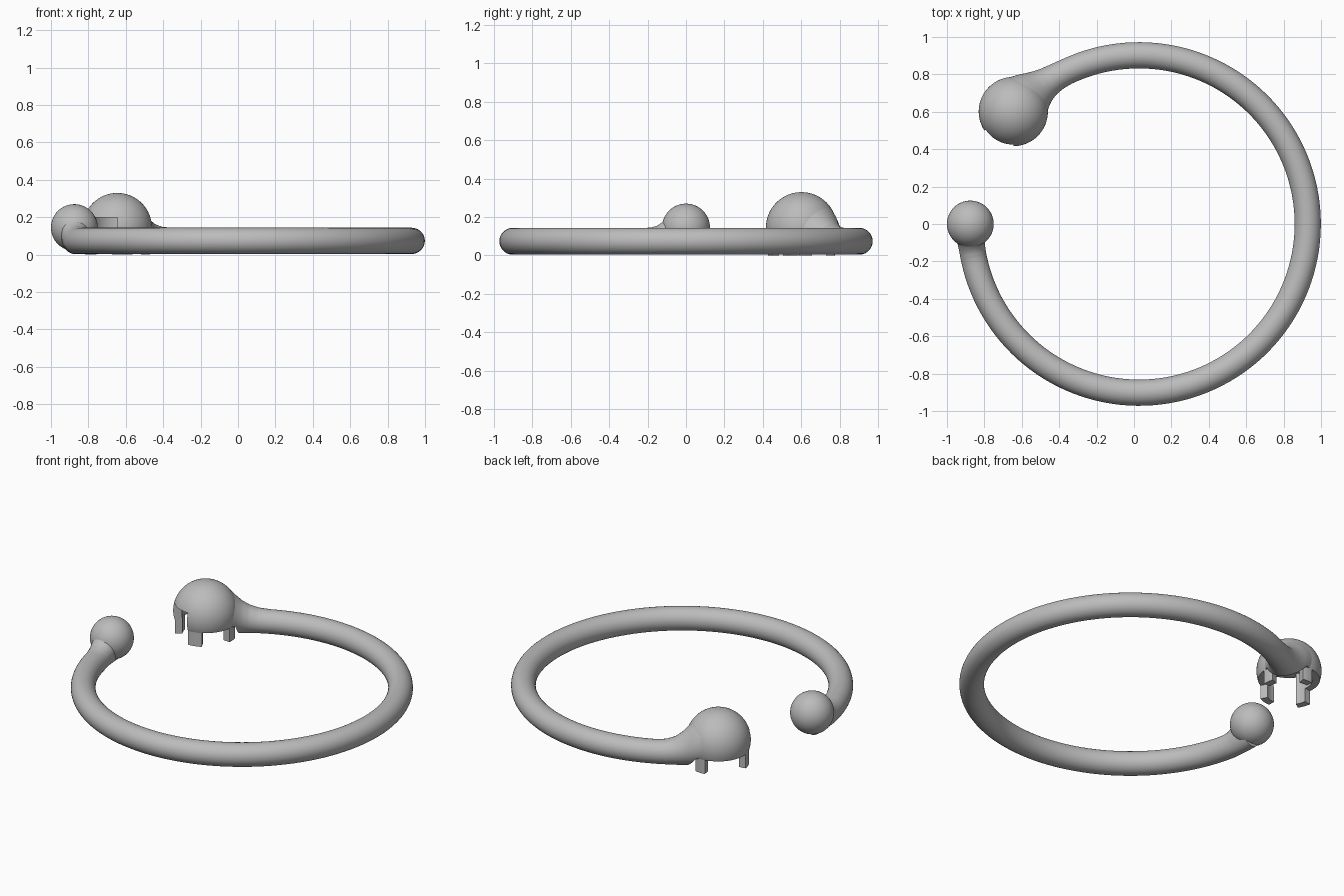
import bpy, bmesh, math
from mathutils import Vector

if "Cube" in bpy.data.objects:
    bpy.data.objects.remove(bpy.data.objects["Cube"])

CX, R, T = 0.027, 0.902, 0.07            # ring centre x, major and minor radius
BOTTOM = 0.004
BALL_A = math.radians(138.2)             # ring angle of the large ball
BALL = Vector((CX + R * math.cos(BALL_A), R * math.sin(BALL_A), 0.145))

grey = bpy.data.materials.new("grey")
grey.diffuse_color = (0.5, 0.5, 0.5, 1)
grey.use_nodes = True
grey.node_tree.nodes["Principled BSDF"].inputs["Base Color"].default_value = grey.diffuse_color


def add(name, bm):
    bmesh.ops.recalc_face_normals(bm, faces=bm.faces)
    me = bpy.data.meshes.new(name)
    bm.to_mesh(me)
    bm.free()
    ob = bpy.data.objects.new(name, me)
    me.materials.append(grey)
    bpy.context.collection.objects.link(ob)
    return ob


def ball(name, pos, radius):
    bm = bmesh.new()
    bmesh.ops.create_uvsphere(bm, u_segments=64, v_segments=32, radius=radius)
    bmesh.ops.translate(bm, verts=bm.verts, vec=pos)
    return add(name, bm)


def sector(name, r0, r1, a0, a1, z0, z1, n=10):
    """Block bounded by two arcs around the large ball's axis."""
    bm = bmesh.new()
    angles = [math.radians(a0 + (a1 - a0) * i / n) for i in range(n + 1)]
    pts = [(r1, a) for a in angles] + [(r0, a) for a in reversed(angles)]
    vs = [bm.verts.new((BALL.x + r * math.cos(a), BALL.y + r * math.sin(a), z0)) for r, a in pts]
    face = bm.faces.new(vs)
    ext = bmesh.ops.extrude_face_region(bm, geom=[face])
    top = [v for v in ext["geom"] if isinstance(v, bmesh.types.BMVert)]
    bmesh.ops.translate(bm, verts=top, vec=(0, 0, z1 - z0))
    return add(name, bm)


def disc_cutter(name, radius, z0, z1):
    bm = bmesh.new()
    bmesh.ops.create_cone(bm, cap_ends=True, segments=64, radius1=radius, radius2=radius, depth=z1 - z0)
    bmesh.ops.translate(bm, verts=bm.verts, vec=(BALL.x, BALL.y, (z0 + z1) / 2))
    return add(name, bm)


def lookup(table, s):
    """Smoothly interpolate (distance, half width, top height) rows."""
    if s <= table[0][0]:
        return table[0][1:]
    for (s0, w0, t0), (s1, w1, t1) in zip(table, table[1:]):
        if s <= s1:
            f = (s - s0) / (s1 - s0)
            return w0 + (w1 - w0) * f, t0 + (t1 - t0) * f
    return table[-1][1:]


# Open ring that flares into a ball at each end; its underside stays level
big_end = [(0.11, 0.142, 0.288), (0.15, 0.122, 0.25), (0.18, 0.105, 0.218), (0.21, 0.092, 0.191),
           (0.25, 0.08, 0.166), (0.3, 0.073, 0.15), (0.36, T, 0.144)]
small_end = [(0.0, T, 0.2), (0.1, 0.074, 0.2), (0.125, 0.071, 0.172), (0.15, T, 0.155), (0.19, T, 0.144)]
s_vals = [0.11 + 0.0125 * i for i in range(21)]
mid = [BALL_A - 0.36 / R - i * (BALL_A - 0.36 / R + math.pi - 0.19 / R) / 110 for i in range(1, 110)]
angles = [BALL_A - s / R for s in s_vals] + mid + [-math.pi + 0.0125 * i / R for i in range(15, -1, -1)]
bm = bmesh.new()
rings = []
for a in angles:
    sb, ss = (BALL_A - a) * R, (a + math.pi) * R
    w, top = lookup(big_end, sb) if sb < 1 else lookup(small_end, ss)
    h = (top - BOTTOM) / 2
    loop = []
    for k in range(40):
        u = 2 * math.pi * k / 40
        r = R + w * math.cos(u)
        loop.append(bm.verts.new((CX + r * math.cos(a), r * math.sin(a), BOTTOM + h + h * math.sin(u))))
    rings.append(loop)
for p, q in zip(rings, rings[1:]):
    for k in range(40):
        bm.faces.new((p[k], p[(k + 1) % 40], q[(k + 1) % 40], q[k]))
bm.faces.new(rings[0])
bm.faces.new(rings[-1])
ring = add("open_ring", bm)

# Balls
small = ball("small_ball", (CX - R, 0, 0.145), 0.125)
large = ball("large_ball", BALL, 0.185)

# Socket under the large ball: flat rim, round cavity and one open side
rim = disc_cutter("rim_cutter", 0.19, -0.2, 0.087)
cavity = disc_cutter("cavity_cutter", 0.135, -0.2, 0.2)
notch = sector("notch_cutter", 0.05, 0.25, 213, 270, -0.2, 0.2)
for ob in (ring, large):
    for cutter in (rim, cavity, notch):
        mod = ob.modifiers.new(cutter.name, 'BOOLEAN')
        mod.operation, mod.solver, mod.object = 'DIFFERENCE', 'EXACT', cutter
        bpy.context.view_layer.objects.active = ob
        bpy.ops.object.modifier_apply(modifier=mod.name)
for cutter in (rim, cavity, notch):
    bpy.data.objects.remove(cutter)

# Four prongs below the rim
prongs = [sector("prong_%d" % i, 0.132, 0.175, a - w, a + w, 0, 0.1)
          for i, (a, w) in enumerate([(7, 11), (88, 11), (200, 13), (284, 14)])]

bpy.ops.object.select_all(action='DESELECT')
for ob in [ring, small, large] + prongs:
    ob.select_set(True)
bpy.context.view_layer.objects.active = ring
bpy.ops.object.shade_smooth_by_angle(angle=math.radians(35))
